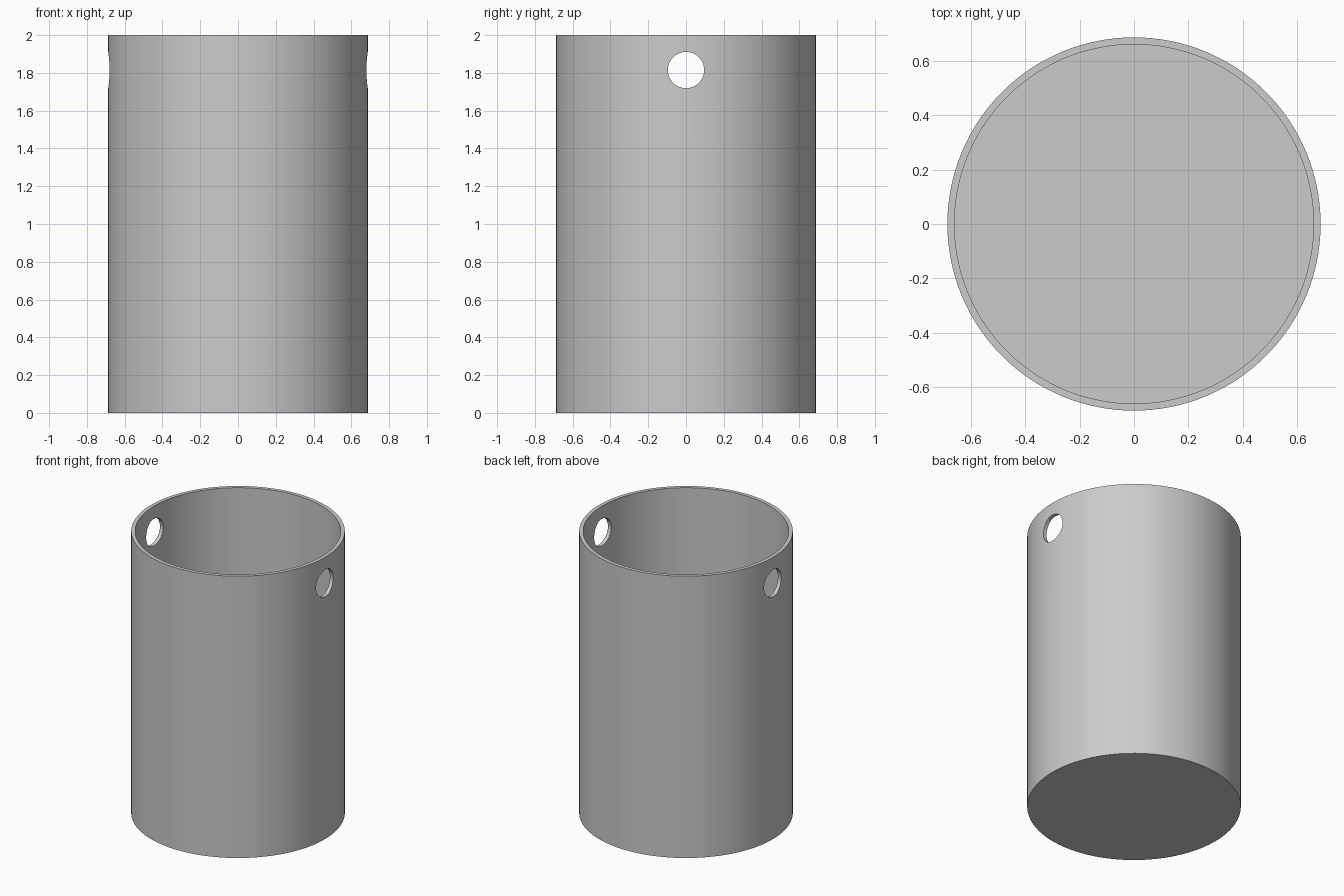
import bpy, math

if "Cube" in bpy.data.objects:
    bpy.data.objects.remove(bpy.data.objects["Cube"])

R_OUT, R_IN, HEIGHT, FLOOR = 0.687, 0.661, 2.0, 0.026
HOLE_R, HOLE_Z = 0.096, 1.815


def cylinder(name, radius, depth, z, sides, rot=(0, 0, 0)):
    bpy.ops.mesh.primitive_cylinder_add(vertices=sides, radius=radius, depth=depth,
                                        location=(0, 0, z), rotation=rot)
    obj = bpy.context.object
    obj.name = name
    return obj


def cut(target, cutter):
    mod = target.modifiers.new("cut", 'BOOLEAN')
    mod.operation, mod.solver, mod.object = 'DIFFERENCE', 'EXACT', cutter
    bpy.context.view_layer.objects.active = target
    bpy.ops.object.modifier_apply(modifier=mod.name)
    bpy.data.objects.remove(cutter, do_unlink=True)


# Open-topped cylindrical cup
cup = cylinder("cup", R_OUT, HEIGHT, HEIGHT / 2, 128)

# Hollow interior, leaving a thin floor
cut(cup, cylinder("interior_cutter", R_IN, HEIGHT, FLOOR + HEIGHT / 2, 128))

# Handle holes through the left and right walls
cut(cup, cylinder("hole_cutter", HOLE_R, 2, HOLE_Z, 64, (0, math.pi / 2, 0)))

# Smooth walls with crisp rims
bpy.ops.object.select_all(action='DESELECT')
cup.select_set(True)
bpy.context.view_layer.objects.active = cup
bpy.ops.object.shade_smooth_by_angle(angle=math.radians(30))
